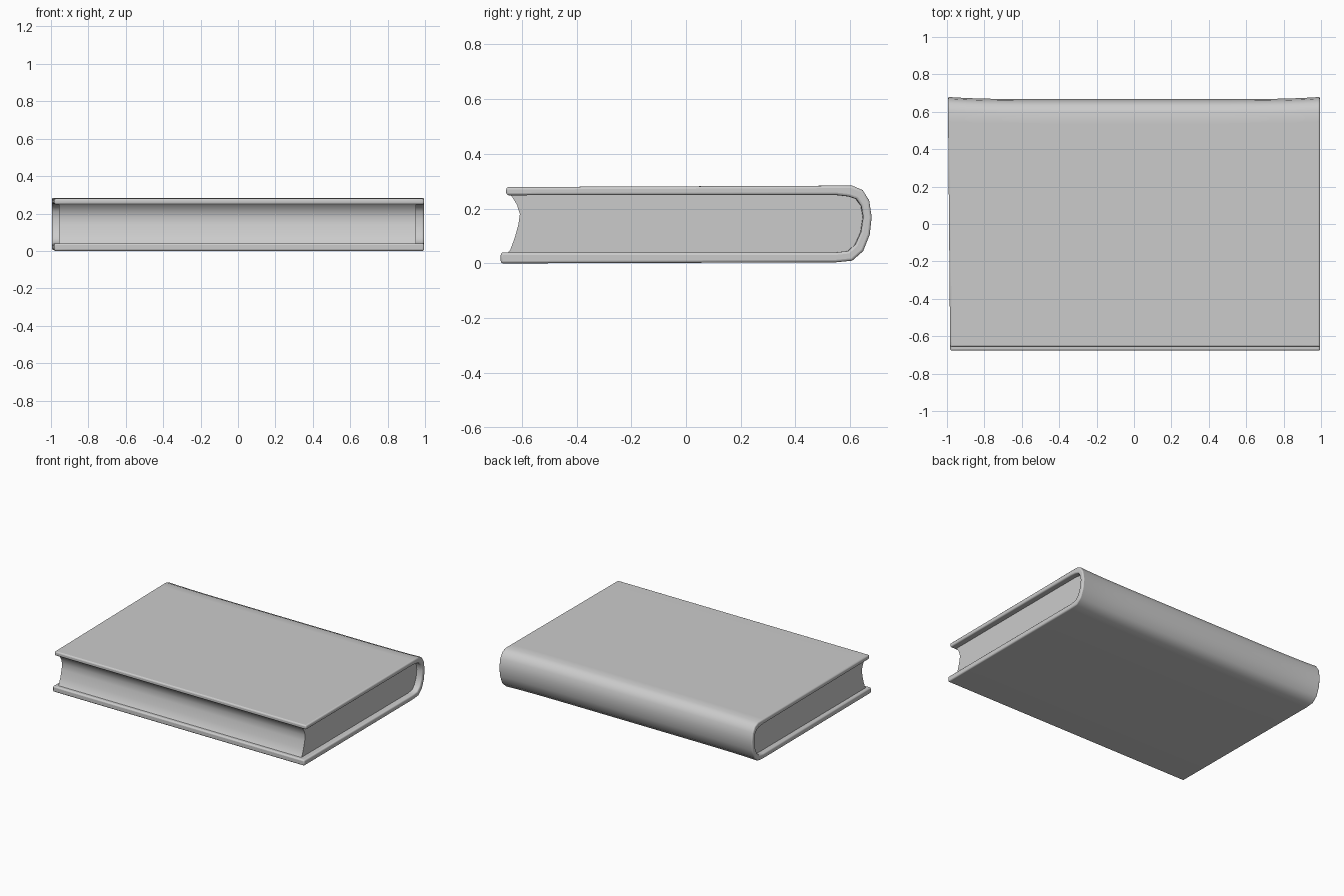
import bpy, bmesh

if "Cube" in bpy.data.objects:
    bpy.data.objects.remove(bpy.data.objects["Cube"])


def finish(name, bm, bevel):
    bmesh.ops.recalc_face_normals(bm, faces=bm.faces)
    mesh = bpy.data.meshes.new(name)
    bm.to_mesh(mesh)
    bm.free()
    ob = bpy.data.objects.new(name, mesh)
    bpy.context.collection.objects.link(ob)
    if bevel:
        mod = ob.modifiers.new("soft_edges", "BEVEL")
        mod.width = bevel
        mod.segments = 3
        mod.limit_method = "ANGLE"
        mod.angle_limit = 0.7
    bpy.ops.object.select_all(action="DESELECT")
    ob.select_set(True)
    bpy.context.view_layer.objects.active = ob
    bpy.ops.object.shade_smooth_by_angle(angle=0.8)
    return ob


def loft(name, profile, stations, place, cap_strip, bevel):
    """Sweep a closed (y, z) profile along x."""
    bm = bmesh.new()
    rings = [[bm.verts.new(place(x, y, z)) for y, z in profile] for x in stations]
    n = len(profile)
    for a, b in zip(rings, rings[1:]):
        for i in range(n):
            j = (i + 1) % n
            bm.faces.new((a[i], a[j], b[j], b[i]))
    for ring in (rings[0], rings[-1]):
        if cap_strip:
            for i in range(n // 2 - 1):
                bm.faces.new((ring[i], ring[i + 1], ring[n - 2 - i], ring[n - 1 - i]))
        else:
            bm.faces.new(ring)
    return finish(name, bm, bevel)


def cover_place(x, y, z):
    # spine flares at its ends, left end tapers slightly toward the front
    if y > 0.5:
        y += 0.012 * abs(x) ** 6 - 0.004
    if x < 0:
        x *= 1 - 0.012 * (0.67 - y) / 1.34
    return (x * 0.995, y, z)


# Cover: back board, rounded spine and front board in one wrap
outer = [(-0.677, 0.0), (0.54, 0.004), (0.60, 0.01), (0.64, 0.045), (0.664, 0.105),
         (0.671, 0.17), (0.662, 0.23), (0.638, 0.268), (0.60, 0.284), (0.54, 0.284),
         (-0.657, 0.279)]
inner = [(-0.677, 0.04), (0.54, 0.04), (0.585, 0.045), (0.612, 0.07), (0.632, 0.115),
         (0.64, 0.17), (0.633, 0.21), (0.615, 0.235), (0.585, 0.245), (0.54, 0.25),
         (-0.657, 0.249)]
stations = [-1 + 0.1 * i for i in range(21)]
loft("cover", outer + inner[::-1], stations, cover_place, True, 0.009)

# Page block: hollow fore edge, filling the inside of the cover
fore_edge = [(-0.652, 0.256), (-0.637, 0.245), (-0.618, 0.215), (-0.607, 0.18),
             (-0.613, 0.14), (-0.627, 0.09), (-0.642, 0.05), (-0.655, 0.034)]
back = [(y + 0.008, z) for y, z in inner[1:-1]]
loft("pages", fore_edge + back, [-0.957, 0, 0.953], lambda x, y, z: (x, y, z), False, 0)
